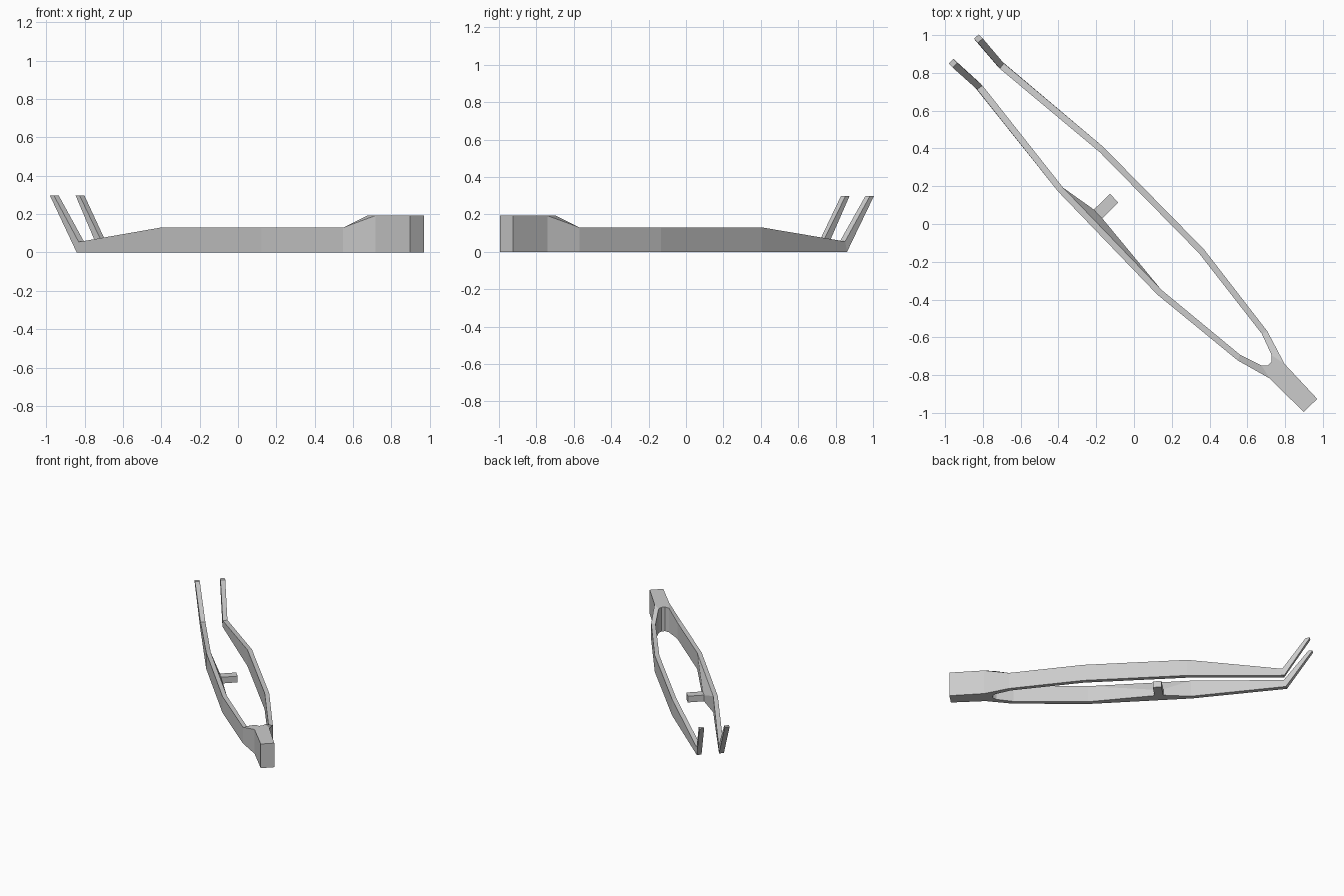
import bpy, bmesh, math
from mathutils import Matrix

cube = bpy.data.objects.get("Cube")
if cube:
    bpy.data.objects.remove(cube, do_unlink=True)

steel = bpy.data.materials.new("grey_steel")
steel.use_nodes = True
GREY = (0.6, 0.6, 0.6, 1)
steel.diffuse_color = GREY
steel.node_tree.nodes["Principled BSDF"].inputs["Base Color"].default_value = GREY

# Parts are laid out along x, then turned onto the diagonal
TURN = Matrix.Rotation(math.radians(134.2), 4, "Z")


def finish(bm, name):
    bmesh.ops.recalc_face_normals(bm, faces=bm.faces)
    bm.transform(TURN)
    mesh = bpy.data.meshes.new(name)
    bm.to_mesh(mesh)
    bm.free()
    mesh.materials.append(steel)
    bpy.context.collection.objects.link(bpy.data.objects.new(name, mesh))


# Handle block with the notched crotch between the arms
half = [(-1.34, 0.05), (-1.087, 0.055), (-1.007, 0.038), (-1.03, 0.014)]
outline = half + [(x, -y) for x, y in reversed(half)]
bm = bmesh.new()
base = bm.faces.new([bm.verts.new((x, y, 0)) for x, y in outline])
top = bmesh.ops.extrude_face_region(bm, geom=[base])["geom"]
bmesh.ops.translate(bm, vec=(0, 0, 0.193),
                    verts=[g for g in top if isinstance(g, bmesh.types.BMVert)])
bm.faces.ensure_lookup_table()
if base.is_valid is False or not any(abs(f.normal.z) > 0.9 and f.calc_center_median().z < 0.01
                                     for f in bm.faces):
    bm.faces.new([v for v in bm.verts if v.co.z < 0.01])
finish(bm, "handle")

# Arm sections: outer x, outer y, inner x, inner y, bottom z, top z, top shift
sections = [
    (-1.087, 0.055, -1.007, 0.038, 0, 0.193, 0),
    (-0.9, 0.11, -0.888, 0.08, 0, 0.13, 0),
    (-0.354, 0.172, -0.35, 0.139, 0, 0.13, 0),
    (0.405, 0.168, 0.4, 0.135, 0, 0.13, 0),
    (1.105, 0.099, 1.1, 0.064, 0, 0.055, -0.015),
    (1.293, 0.111, 1.293, 0.076, 0.297, 0.297, -0.03),
]


def arm(name, side):
    bm = bmesh.new()
    rings = []
    for xo, yo, xi, yi, z0, z1, shift in sections:
        corners = [(xo, yo, z0), (xi, yi, z0), (xi + shift, yi, z1), (xo + shift, yo, z1)]
        rings.append([bm.verts.new((x, y * side, z)) for x, y, z in corners])
    for a, b in zip(rings, rings[1:]):
        for i in range(4):
            j = (i + 1) % 4
            bm.faces.new((a[i], a[j], b[j], b[i]))
    bm.faces.new(rings[0])
    bm.faces.new(rings[-1])
    finish(bm, name)


arm("right_arm", 1)
arm("left_arm", -1)

# Sloped swelling on the inside of the right arm that carries the peg
bm = bmesh.new()
for x, y in ((-0.35, 0.139), (0.4, 0.135)):
    for z in (0, 0.13):
        bm.verts.new((x, y, z))
        bm.verts.new((x, y + 0.01, z))
for x in (0.135, 0.207):
    for z in (0, 0.05):
        bm.verts.new((x, 0.1, z))
bmesh.ops.convex_hull(bm, input=bm.verts)
bmesh.ops.dissolve_limit(bm, angle_limit=0.01, verts=bm.verts, edges=bm.edges)
finish(bm, "peg_base")

# Stop peg reaching in between the arms
bm = bmesh.new()
bmesh.ops.create_cube(bm, size=1, matrix=Matrix.Translation((0.171, 0.045, 0.025))
                      @ Matrix.Diagonal((0.064, 0.13, 0.05, 1)))
finish(bm, "stop_peg")
